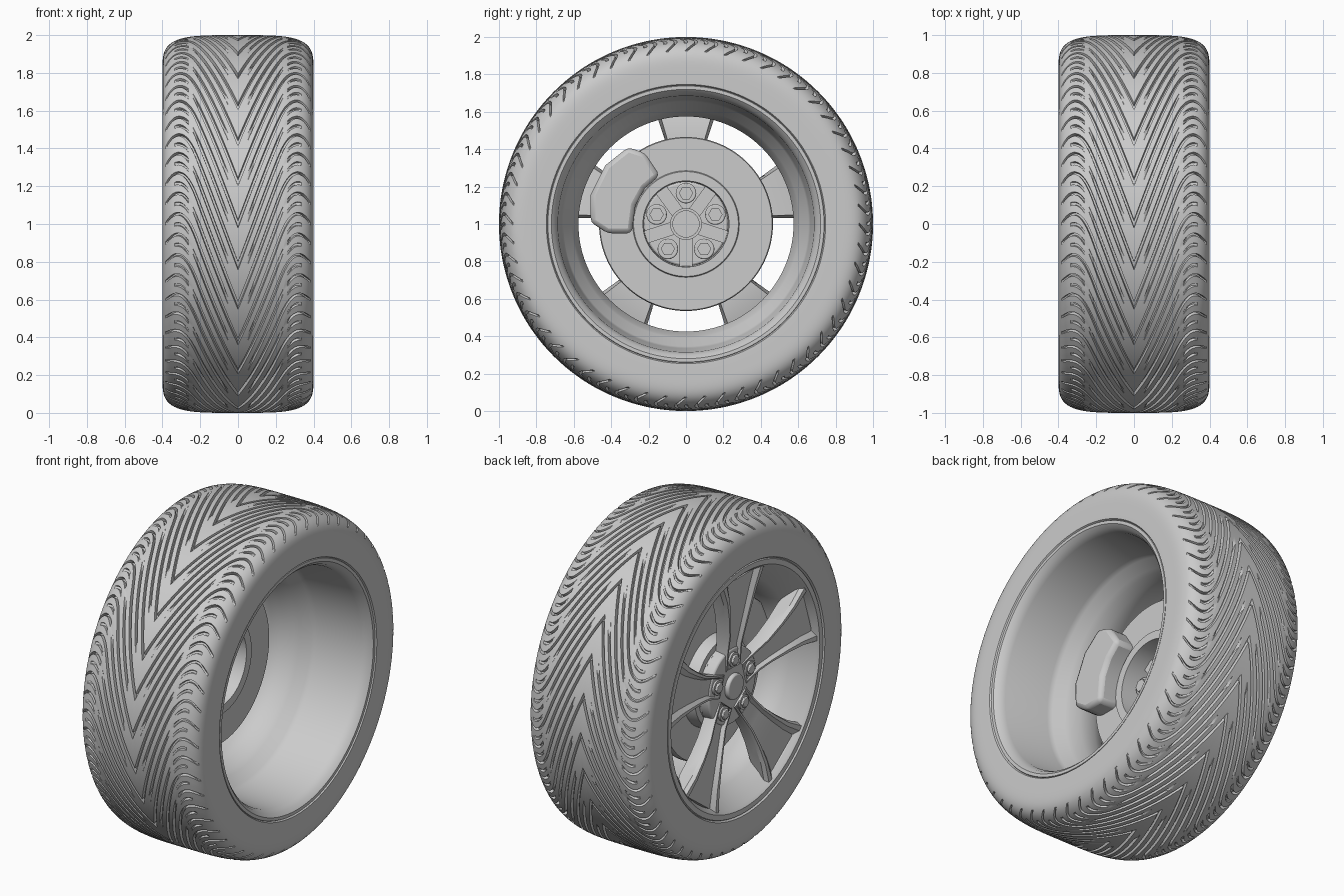
import bpy, bmesh, math
from math import sin, cos, pi, radians
from mathutils import Matrix, Vector

if "Cube" in bpy.data.objects:
    bpy.data.objects.remove(bpy.data.objects["Cube"])

grey = bpy.data.materials.new("plain grey")
grey.use_nodes = True
grey.diffuse_color = (0.6, 0.6, 0.6, 1)
grey.node_tree.nodes["Principled BSDF"].inputs["Base Color"].default_value = (0.6, 0.6, 0.6, 1)

AXLE = Vector((0, 0, 1))
SPOKES = [radians(90 + 72 * i) for i in range(5)]


def polar(x, r, a):
    """Point at depth x, radius r and angle a around the axle."""
    return AXLE + Vector((x, r * cos(a), r * sin(a)))


def finish(name, bm, angle=35, bevel=0):
    bmesh.ops.recalc_face_normals(bm, faces=bm.faces)
    mesh = bpy.data.meshes.new(name)
    bm.to_mesh(mesh)
    bm.free()
    ob = bpy.data.objects.new(name, mesh)
    bpy.context.collection.objects.link(ob)
    mesh.materials.append(grey)
    if bevel:
        mod = ob.modifiers.new("soft edges", "BEVEL")
        mod.width, mod.segments = bevel, 2
    bpy.ops.object.select_all(action="DESELECT")
    ob.select_set(True)
    bpy.context.view_layer.objects.active = ob
    bpy.ops.object.shade_smooth_by_angle(angle=radians(angle))
    return ob


def bridge(bm, a, b, closed=True):
    """Quads between two equal rows of vertices."""
    n = len(a)
    for i in range(n if closed else n - 1):
        j = (i + 1) % n
        bm.faces.new((a[i], a[j], b[j], b[i]))


def lathe(name, profile, segs=96, closed=True, angle=35):
    """Turn an (x, radius) profile around the axle."""
    bm = bmesh.new()
    rings = [[bm.verts.new(polar(x, r, 2 * pi * i / segs)) for i in range(segs)]
             for x, r in profile]
    for a, b in zip(rings, rings[1:]):
        bridge(bm, a, b)
    if closed:
        bridge(bm, rings[-1], rings[0])
    return finish(name, bm, angle)


def rod(name, x0, x1, r, at_r=0, angle=0, segs=32, bevel=0):
    """Solid cylinder parallel to the axle."""
    bm = bmesh.new()
    spot = polar((x0 + x1) / 2, at_r, angle)
    bmesh.ops.create_cone(bm, cap_ends=True, segments=segs, radius1=r, radius2=r,
                          depth=abs(x1 - x0),
                          matrix=Matrix.Translation(spot) @ Matrix.Rotation(pi / 2, 4, "Y"))
    return finish(name, bm, bevel=bevel)


# Tyre: grid sheared along the tread so that grooves follow its columns
PITCHES = 28
DEPTH = 0.022


def clamp(v):
    return max(0.0, min(1.0, v))


def span(a, lo, hi):
    return clamp((a - lo) / 0.02) * clamp((hi - a) / 0.02)


def sweep(a):
    """Angle by which the V grooves lead at distance a from the centre."""
    b = max(0, min(a, 0.39) - 0.22)
    return 2.7 * min(a, 0.22) + 2.7 * b - 13.5 * b * b


def groove_depth(channel, a, r):
    shoulder = clamp((r - 0.925) / 0.03)
    if channel == 0:                                   # full groove
        return shoulder
    if channel == 2:                                   # broken groove
        return max(span(a, 0.06, 0.23), span(a, 0.26, 0.45) * shoulder)
    return 0.7 * span(a, 0.27, 0.335)                  # short slot


def tyre():
    bm = bmesh.new()
    rings = []
    for k in range(-70, 71):
        t = radians(1.5 * k)
        rho = (sin(t) ** 4 + cos(t) ** 4) ** -0.25
        u, v = rho * sin(t), rho * cos(t)
        x, r = 0.4 * u, 0.8 + 0.2 * v
        normal = Vector((u ** 3 / 0.4, v ** 3 / 0.2)).normalized()
        a = abs(x)
        width = 0.19 - 0.12 * clamp((a - 0.2) / 0.1)
        ring = []
        for p in range(PITCHES):
            for channel in range(4):
                d = DEPTH * groove_depth(channel, a, r)
                w = width if channel % 2 == 0 else 0.08
                for off, cut in ((-0.5, 0), (-0.36, 1), (0.36, 1), (0.5, 0)):
                    turn = (p + channel / 4 + off * w) * 2 * pi / PITCHES + sweep(a)
                    ring.append(bm.verts.new(
                        polar(x - normal[0] * d * cut, r - normal[1] * d * cut, pi - turn)))
        rings.append(ring)
    # tucked-in beads
    for end, side in ((0, -1), (-1, 1)):
        bead = []
        for vert in rings[end]:
            flat = (vert.co - AXLE) * 0.975
            bead.append(bm.verts.new(AXLE + Vector((side * 0.37, flat.y, flat.z))))
        rings.insert(0 if side < 0 else len(rings), bead)
    for a, b in zip(rings, rings[1:]):
        bridge(bm, a, b)
    return finish("tyre", bm, 30)


tyre()

# Rim barrel with a lip on each side and a step towards the spokes
lathe("rim_barrel", [
    (0.37, 0.75), (0.395, 0.738), (0.395, 0.72), (0.375, 0.70), (0.34, 0.685),
    (0.06, 0.665), (0.03, 0.655), (-0.02, 0.61), (-0.05, 0.60), (-0.10, 0.575),
    (-0.20, 0.575), (-0.27, 0.60), (-0.34, 0.665), (-0.38, 0.69), (-0.395, 0.705),
    (-0.395, 0.735), (-0.37, 0.75), (-0.30, 0.72), (-0.15, 0.66), (0.0, 0.69), (0.30, 0.72)])

# Flared spokes with raised edge ribs and a hollowed centre
STATIONS = [  # radius, half width, face depth, thickness
    (0.13, 0.085, -0.315, 0.07), (0.24, 0.075, -0.325, 0.08), (0.34, 0.085, -0.345, 0.09),
    (0.46, 0.115, -0.362, 0.10), (0.58, 0.155, -0.375, 0.11), (0.70, 0.215, -0.385, 0.08)]


def spoke(name, angle):
    bm = bmesh.new()
    rows = []
    for r, w, face, thick in STATIONS:
        dip = 0.022 if r > 0.2 else 0.0
        section = [(-0.88, thick), (-1, 0.022), (-0.93, 0), (-0.78, 0), (-0.62, dip),
                   (0.62, dip), (0.78, 0), (0.93, 0), (1, 0.022), (0.88, thick)]
        rows.append([bm.verts.new(polar(face + d, r, angle + math.atan(s * w / r)))
                     for s, d in section])
    for a, b in zip(rows, rows[1:]):
        bridge(bm, a, b)
    bm.faces.new(rows[0])
    bm.faces.new(rows[-1])
    return finish(name, bm, 28)


for i, a in enumerate(SPOKES):
    spoke(f"spoke_{i + 1}", a)
    rod(f"wheel_bolt_{i + 1}", -0.335, -0.30, 0.032, 0.16, a, 6, 0.004)
    rod(f"bolt_collar_{i + 1}", -0.322, -0.29, 0.043, 0.16, a)
    rod(f"bolt_boss_{i + 1}", -0.25, -0.19, 0.055, 0.165, a, 24, 0.006)
    rod(f"stud_{i + 1}", -0.22, -0.175, 0.038, 0.165, a, 6)
    # rib between neighbouring bosses
    bm = bmesh.new()
    mid = a + pi / 5
    bmesh.ops.create_cube(bm, size=1, matrix=Matrix.Translation(polar(-0.23, 0.15, mid))
                          @ Matrix.Rotation(mid, 4, "X") @ Matrix.Diagonal((0.04, 0.15, 0.07, 1)))
    finish(f"hub_rib_{i + 1}", bm)

# Hub and centre cap
rod("hub", -0.31, -0.235, 0.225, segs=64, bevel=0.01)
rod("centre_cap", -0.335, -0.30, 0.075, segs=48, bevel=0.008)
lathe("hub_ring", [(-0.24, 0.085), (-0.185, 0.085), (-0.185, 0.07), (-0.24, 0.07)], 48)
rod("axle_end", -0.24, -0.195, 0.071, segs=48)

# Brake disc with hat
lathe("brake_disc", [
    (-0.17, 0.46), (-0.155, 0.465), (-0.125, 0.465), (-0.115, 0.46), (-0.115, 0.285),
    (-0.105, 0.28), (-0.105, 0.23), (-0.24, 0.225), (-0.24, 0.26), (-0.17, 0.27)])

# Brake caliper straddling the disc
outline = [(-0.31, 0.41), (-0.22, 0.38), (-0.14, 0.26), (-0.22, 0.19), (-0.27, 0.10),
           (-0.29, -0.05), (-0.42, -0.05), (-0.51, 0.01), (-0.51, 0.155), (-0.43, 0.315)]
bm = bmesh.new()
back, front = [[bm.verts.new(AXLE + Vector((x, y, z))) for y, z in outline] for x in (-0.21, 0.0)]
bridge(bm, back, front)
bm.faces.new(back)
bm.faces.new(front)
finish("brake_caliper", bm, 30, 0.025)
